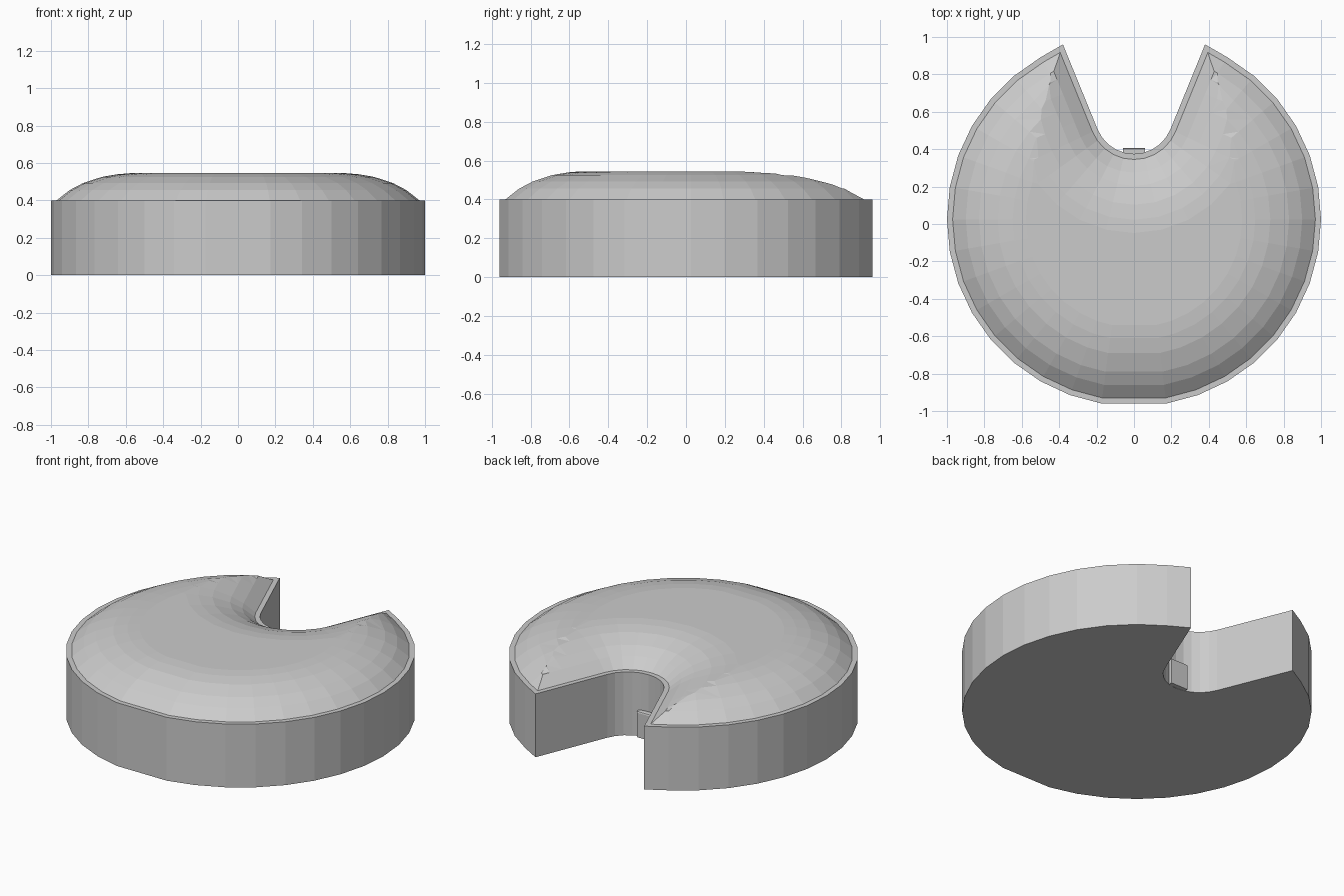
import bpy, bmesh
from math import sin, cos, radians
from mathutils import Vector, geometry

if "Cube" in bpy.data.objects:
    bpy.data.objects.remove(bpy.data.objects["Cube"])

CY, RIM_Z = 0.025, 0.40
# Dome cross-section: (distance from the edge, height)
PROFILE = [(0, .40), (.07, .455), (.14, .492), (.24, .525), (.32, .539), (.39, .545)]


def make_outline():
    # Right half: outer arc, tip, straight notch wall, notch arc
    half = [Vector((cos(radians(a)), CY + sin(radians(a)))) for a in range(-80, 61, 10)]
    tip, tangent = Vector((.38, .96)), Vector((.195, .507))
    half += [tip.lerp(tangent, i / 6) for i in range(6)]
    half += [Vector((.21 * cos(radians(a)), .585 + .21 * sin(radians(a))))
             for a in [-22 - 68 * i / 5 for i in range(6)]]
    half[-1].x = 0
    return half + [Vector((-p.x, p.y)) for p in reversed(half[:-1])]


def mitres(pts):
    out = []
    for i, p in enumerate(pts):
        a = (p - pts[i - 1]).normalized()
        b = (pts[(i + 1) % len(pts)] - p).normalized()
        n1, n2 = Vector((-a.y, a.x)), Vector((-b.y, b.x))
        out.append((n1 + n2) / (1 + n1.dot(n2)))
    return out


def edge_distance(p, poly):
    best = 9
    for i, b in enumerate(poly):
        a = poly[i - 1]
        d = b - a
        t = max(0, min(1, (p - a).dot(d) / d.length_squared))
        best = min(best, (p - a - d * t).length)
    return best


def height(d):
    for (d0, z0), (d1, z1) in zip(PROFILE, PROFILE[1:]):
        if d <= d1:
            return z0 + (z1 - z0) * (d - d0) / (d1 - d0)
    return PROFILE[-1][1]


def add_object(name, bm):
    bmesh.ops.recalc_face_normals(bm, faces=bm.faces[:])
    me = bpy.data.meshes.new(name)
    bm.to_mesh(me)
    bm.free()
    ob = bpy.data.objects.new(name, me)
    bpy.context.collection.objects.link(ob)
    return ob


outline = make_outline()
inner = [p + m * .03 for p, m in zip(outline, mitres(outline))]
n = len(outline)

# Body: bottom, side walls and narrow flat rim
bm = bmesh.new()
low = [bm.verts.new((p.x, p.y, 0)) for p in outline]
high = [bm.verts.new((p.x, p.y, RIM_Z)) for p in outline]
lip = [bm.verts.new((p.x, p.y, RIM_Z)) for p in inner]
bm.faces.new(low[::-1])
for i in range(n):
    j = (i + 1) % n
    bm.faces.new((low[i], low[j], high[j], high[i]))
    bm.faces.new((high[i], high[j], lip[j], lip[i]))
add_object("body", bm)

# Dome: offset rings plus ridge points, triangulated and raised by edge distance
points = [p.copy() for p in inner]
for p, m in zip(inner, mitres(inner)):
    reach = 0
    while reach < .40 and edge_distance(p + m * (reach + .01), inner) > reach + .006:
        reach += .01
    steps = [d for d, _ in PROFILE[1:] if d <= reach]
    if .03 < reach < .385 and all(abs(reach - d) > .02 for d in steps):
        steps.append(reach)
    points += [p + m * d for d in steps]
verts, _, faces, *_ = geometry.delaunay_2d_cdt(points, [], [list(range(n))], 1, 1e-4)
bm = bmesh.new()
bv = [bm.verts.new((v.x, v.y, height(edge_distance(Vector((v.x, v.y)), inner)))) for v in verts]
for f in faces:
    bm.faces.new([bv[i] for i in f])
bmesh.ops.recalc_face_normals(bm, faces=bm.faces[:])
if sum(f.normal.z for f in bm.faces) < 0:
    bmesh.ops.reverse_faces(bm, faces=bm.faces[:])
me = bpy.data.meshes.new("dome")
bm.to_mesh(me)
bm.free()
bpy.context.collection.objects.link(bpy.data.objects.new("dome", me))

# Small tab at the back of the notch
bm = bmesh.new()
bmesh.ops.create_cube(bm, size=1)
for v in bm.verts:
    v.co = (v.co.x * .12, .375 + v.co.y * .06, .0835 + v.co.z * .165)
top = [e for e in bm.edges if all(v.co.z > .1 and v.co.y > .38 for v in e.verts)]
bmesh.ops.bevel(bm, geom=top, offset=.01, segments=2, affect='EDGES', profile=.5)
add_object("notch_tab", bm)
